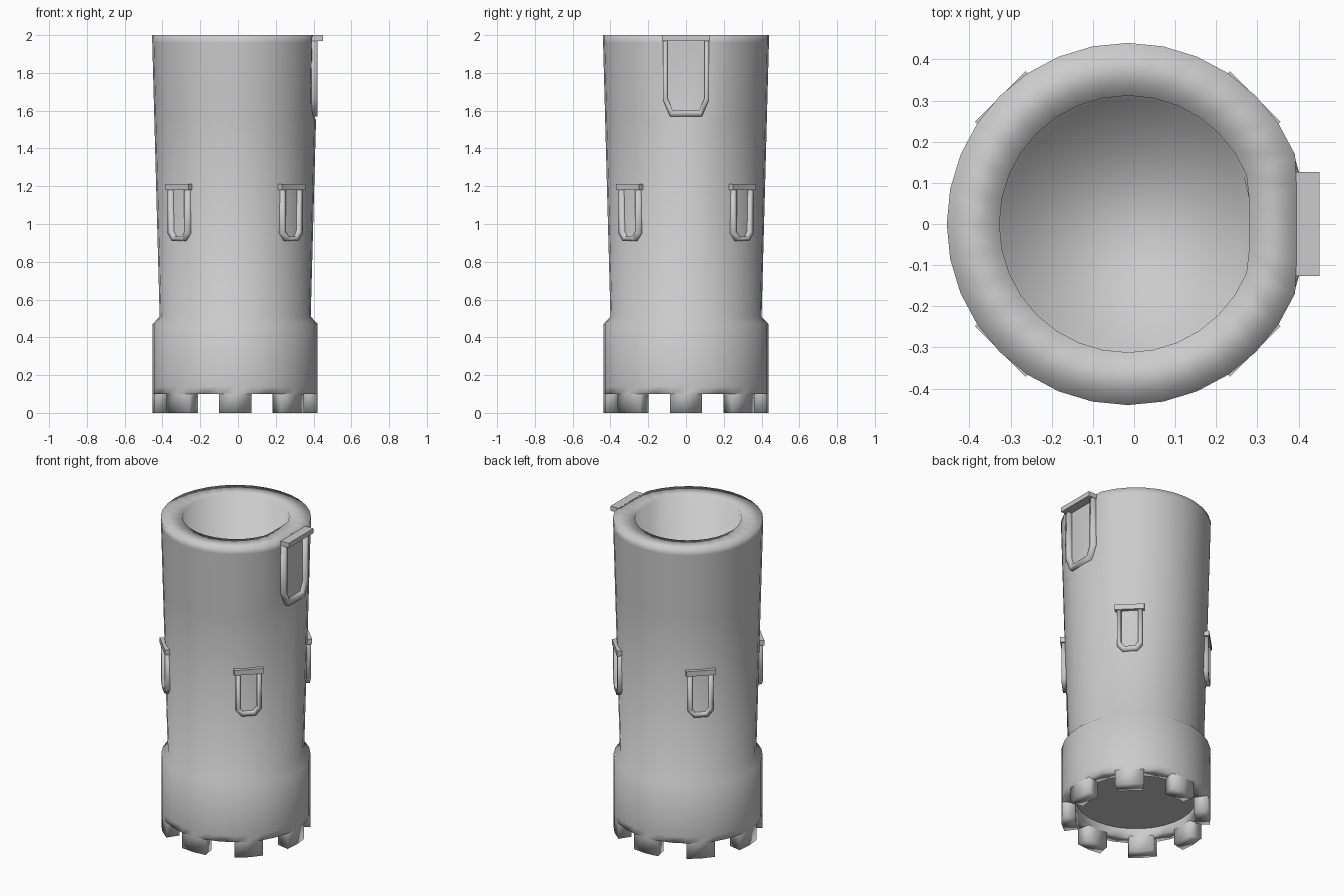
import bpy, bmesh
from math import cos, sin, pi, radians

old = bpy.data.objects.get("Cube")
if old:
    bpy.data.objects.remove(old)

SIDES = 32
CX = -0.015          # tower axis
DOOR_X = 0.395       # flattened wall behind the door

stone = bpy.data.materials.new("grey_stone")
stone.use_nodes = True
stone.diffuse_color = (0.6, 0.6, 0.6, 1)
stone.node_tree.nodes["Principled BSDF"].inputs["Base Color"].default_value = (0.6, 0.6, 0.6, 1)


def finish(name, bm):
    bmesh.ops.recalc_face_normals(bm, faces=bm.faces)
    mesh = bpy.data.meshes.new(name)
    bm.to_mesh(mesh)
    bm.free()
    mesh.materials.append(stone)
    obj = bpy.data.objects.new(name, mesh)
    bpy.context.collection.objects.link(obj)
    return obj


def tower():
    bm = bmesh.new()
    # Profile from the ceiling of the lower recess, up the outside, into the top hole
    profile = [(0.355, 0.15), (0.355, 0.10), (0.437, 0.10), (0.437, 0.14),
               (0.437, 0.47), (0.40, 0.51), (0.428, 1.55), (0.429, 1.59),
               (0.439, 1.96), (0.44, 2.0), (0.312, 2.0), (0.305, 0.5)]
    rings = []
    for k, (r, z) in enumerate(profile):
        limit = 0.28 if k >= 10 else DOOR_X if z > 1.56 else 1
        ring = []
        for i in range(SIDES):
            a = 2 * pi * i / SIDES
            ring.append(bm.verts.new((min(CX + r * cos(a), limit), r * sin(a), z)))
        rings.append(ring)
    merlons = []
    for k in range(len(rings) - 1):
        for i in range(SIDES):
            j = (i + 1) % SIDES
            f = bm.faces.new((rings[k][i], rings[k][j], rings[k + 1][j], rings[k + 1][i]))
            f.smooth = True
            if k == 1 and (i + 1) // 2 % 2 == 0:
                merlons.append(f)
    bm.faces.new(rings[0])                 # ceiling of the recess
    bm.faces.new(rings[-1]).smooth = True  # floor of the top hole
    # Battlements hang from alternate pairs of rim faces
    out = bmesh.ops.extrude_face_region(bm, geom=merlons)["geom"]
    for v in out:
        if isinstance(v, bmesh.types.BMVert):
            v.co.z = 0
    ceiling = [f for f in bm.faces if len(f.verts) == SIDES and f.calc_center_median().z < 0.3]
    for f in bm.faces:
        f.smooth = f not in ceiling
    finish("tower_body", bm)


def place(obj, angle):
    obj.location.x = CX
    obj.rotation_euler.z = radians(angle)


def frame(name, angle, outer, inner, back, front):
    # U-shaped moulding; half outlines are mirrored across the middle
    outer = outer + [(-u, z) for u, z in reversed(outer)]
    inner = inner + [(-u, z) for u, z in reversed(inner)]
    bm = bmesh.new()
    loops = []
    for (u, z), (w, y) in zip(outer, inner):
        loops.append([bm.verts.new(p) for p in
                      ((back, u, z), (front, u, z), (front, w, y), (back, w, y))])
    for a, b in zip(loops, loops[1:]):
        for i in range(4):
            j = (i + 1) % 4
            bm.faces.new((a[i], a[j], b[j], b[i]))
    bm.faces.new(loops[0])
    bm.faces.new(loops[-1])
    for f in bm.faces:
        f.smooth = True
    place(finish(name, bm), angle)


def ledge(name, angle, half, low, high, back, front):
    bm = bmesh.new()
    bmesh.ops.create_cube(bm, size=1)
    for v in bm.verts:
        v.co = (front if v.co.x > 0 else back,
                half if v.co.y > 0 else -half,
                high if v.co.z > 0 else low)
    place(finish(name, bm), angle)


tower()

# Four windows on the diagonals
for n, angle in enumerate((45, 135, 225, 315), 1):
    frame(f"window_frame_{n}", angle,
          [(-0.075, 1.19), (-0.075, 0.95), (-0.042, 0.91)],
          [(-0.05, 1.19), (-0.05, 0.96), (-0.03, 0.935)], 0.38, 0.432)
    ledge(f"window_ledge_{n}", angle, 0.087, 1.18, 1.213, 0.38, 0.438)

# Door on the left side
frame("door_frame", 0,
      [(-0.123, 1.98), (-0.123, 1.66), (-0.085, 1.57)],
      [(-0.097, 1.98), (-0.097, 1.665), (-0.07, 1.60)], 0.38, 0.435)
ledge("door_ledge", 0, 0.126, 1.97, 2.0, 0.40, 0.466)
